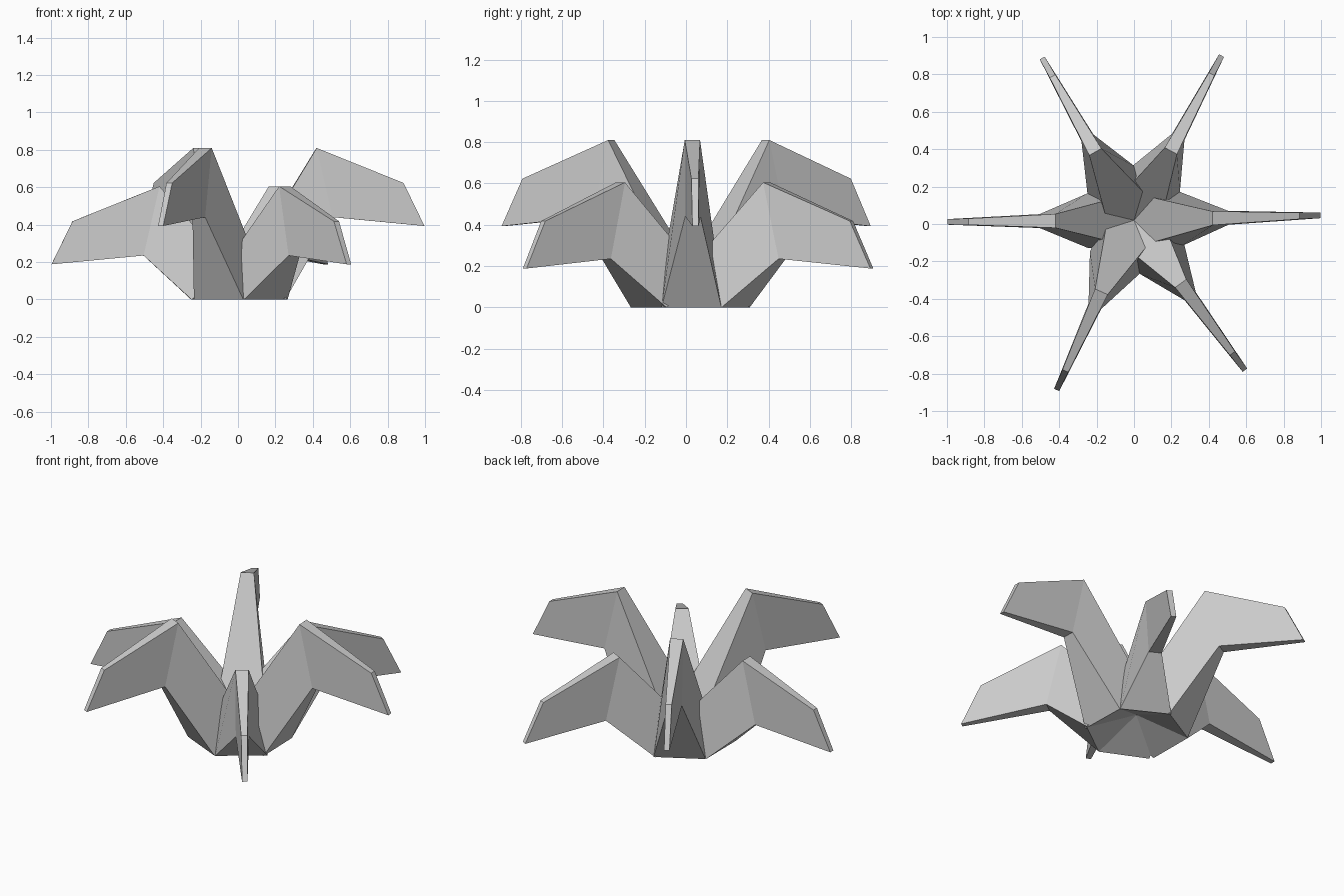
import bpy, bmesh
from math import radians, cos, sin

if "Cube" in bpy.data.objects:
    bpy.data.objects.remove(bpy.data.objects["Cube"])

# Leaf cross-bars: (radial distance, height, half width, rises with leaf size)
UPPER = [(0.0, 0.12, 0.145, 0), (0.42, 0.605, 0.037, 1), (0.885, 0.418, 0.017, 1)]
LOWER = [(0.25, 0.0, 0.145, 0), (0.505, 0.235, 0.037, 1), (0.997, 0.188, 0.015, 1)]
CENTRE_Y = 0.02


def make_leaf(name, angle, lift):
    """Arched, tapering blade; lift raises everything above the root."""
    bm = bmesh.new()
    a = radians(angle)

    def vert(bar, side):
        r, z, w, moves = bar
        w *= side
        return bm.verts.new((r * cos(a) - w * sin(a),
                             r * sin(a) + w * cos(a) + CENTRE_Y,
                             z + lift * moves))

    rings = [[vert(u, -1), vert(u, 1), vert(l, 1), vert(l, -1)]
             for u, l in zip(UPPER, LOWER)]
    for p, q in zip(rings, rings[1:]):
        for i in range(4):
            j = (i + 1) % 4
            bm.faces.new((p[i], p[j], q[j], q[i]))
    bm.faces.new(rings[0][::-1])
    bm.faces.new(rings[-1])
    bmesh.ops.recalc_face_normals(bm, faces=bm.faces[:])
    mesh = bpy.data.meshes.new(name)
    bm.to_mesh(mesh)
    bm.free()
    bpy.context.collection.objects.link(bpy.data.objects.new(name, mesh))


# Three tall leaves alternate with three low ones
for i, angle in enumerate((1.5, 119.5, 245.5)):
    make_leaf(f"tall_leaf_{i + 1}", angle, 0.205)
for i, angle in enumerate((62, 180.5, 306.5)):
    make_leaf(f"low_leaf_{i + 1}", angle, 0.0)
